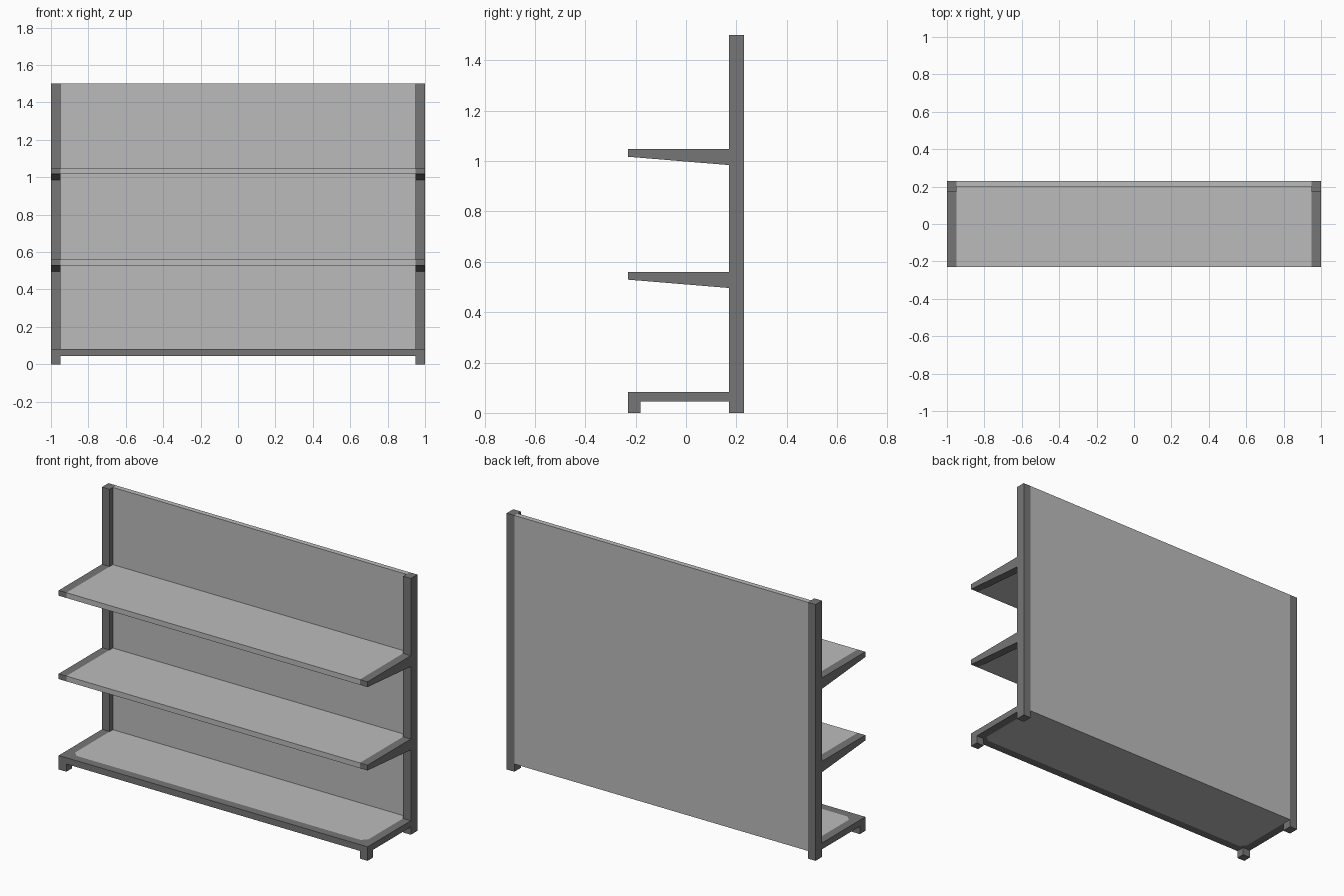
import bpy, bmesh

if "Cube" in bpy.data.objects:
    bpy.data.objects.remove(bpy.data.objects["Cube"])


def material(name, v):
    m = bpy.data.materials.new(name)
    m.diffuse_color = (v, v, v, 1)
    m.use_nodes = True
    m.node_tree.nodes["Principled BSDF"].inputs["Base Color"].default_value = m.diffuse_color
    return m


LIGHT = material("light grey panel", 0.5)
DARK = material("dark grey frame", 0.18)


def prism(name, pts, axis, lo, hi, mat):
    """Extrude a 2D outline along x (points are y, z) or z (points are x, y)."""
    bm = bmesh.new()
    place = (lambda p, t: (t, *p)) if axis == "x" else (lambda p, t: (*p, t))
    a = [bm.verts.new(place(p, lo)) for p in pts]
    b = [bm.verts.new(place(p, hi)) for p in pts]
    bm.faces.new(a)
    bm.faces.new(b)
    n = len(pts)
    for i in range(n):
        j = (i + 1) % n
        bm.faces.new((a[i], a[j], b[j], b[i]))
    bmesh.ops.recalc_face_normals(bm, faces=bm.faces)
    me = bpy.data.meshes.new(name)
    bm.to_mesh(me)
    bm.free()
    me.materials.append(mat)
    ob = bpy.data.objects.new(name, me)
    bpy.context.collection.objects.link(ob)
    return ob


def box(name, x0, x1, y0, y1, z0, z1, mat):
    return prism(name, [(x0, y0), (x1, y0), (x1, y1), (x0, y1)], "z", z0, z1, mat)


IN, F, B = 0.95, -0.23, 0.23      # inner x of posts, front y, back y
PF, PB = 0.17, 0.20               # post front, panel front
Z0, Z1 = 0.045, 0.082             # base frame heights
C = 0.03                          # corner cut of the base deck
RY = F + 0.05                     # back of front rail

# Back panel
box("back_panel", -IN, IN, PB, B, Z0, 1.5, LIGHT)

# Base deck with cut front corners, and front rail
prism("base_deck", [(-IN + C, RY), (IN - C, RY), (IN, RY + C), (IN, PB),
                    (-IN, PB), (-IN, RY + C)], "z", Z0, Z1, LIGHT)
box("base_front_rail", -IN, IN, F, RY, Z0, Z1, DARK)

# Shelf boards
SHELVES = {"lower": 0.56, "upper": 1.048}
for label, top in SHELVES.items():
    box(label + "_shelf", -IN, IN, F, PB, top - 0.031, top, LIGHT)

# Posts, base sides with feet, corner gussets and tapered brackets on each end
for side, s in (("left", -1), ("right", 1)):
    lo, hi = sorted((s * IN, s))
    box(side + "_post", lo, hi, PF, B, 0, 1.5, DARK)
    prism(side + "_base_side", [(F, 0), (RY, 0), (RY, Z0), (PF, Z0), (PF, Z1), (F, Z1)],
          "x", lo, hi, DARK)
    prism(side + "_corner_gusset", [(s * IN, RY), (s * (IN - C), RY), (s * IN, RY + C)],
          "z", Z0, Z1, DARK)
    for label, top in SHELVES.items():
        prism(f"{side}_{label}_bracket",
              [(F, top - 0.031), (PF, top - 0.064), (PF, top), (F, top)],
              "x", lo, hi, DARK)
